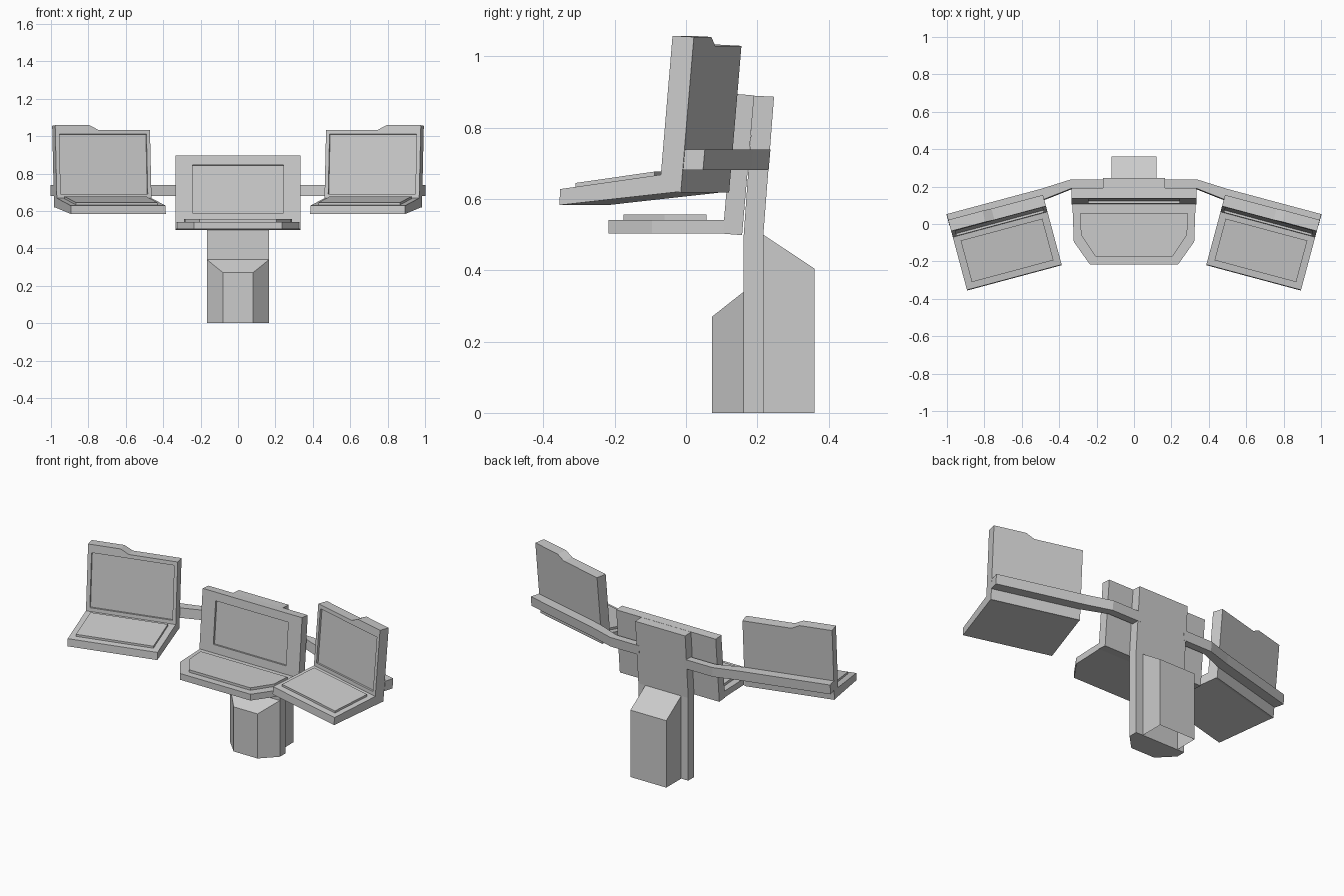
import bpy, bmesh, math

if "Cube" in bpy.data.objects:
    bpy.data.objects.remove(bpy.data.objects["Cube"])

ANG = math.radians(15)
C, S = math.cos(ANG), math.sin(ANG)
TILT = 0.087


def extrude(name, pts, place, a, b, open_bottom=False):
    """Extrude a 2D outline from a to b; place(p, q, t) gives the 3D point."""
    bm = bmesh.new()
    rings = [[bm.verts.new(place(p, q, t)) for p, q in pts] for t in (a, b)]
    n = len(pts)
    bm.faces.new(rings[0])
    bm.faces.new(rings[1][::-1])
    for i in range(n):
        j = (i + 1) % n
        bm.faces.new((rings[0][i], rings[1][i], rings[1][j], rings[0][j]))
    bmesh.ops.recalc_face_normals(bm, faces=bm.faces)
    if open_bottom:
        low = [f for f in bm.faces if max(v.co.z for v in f.verts) < 1e-5]
        bmesh.ops.delete(bm, geom=low, context='FACES_ONLY')
    me = bpy.data.meshes.new(name)
    bm.to_mesh(me)
    bm.free()
    ob = bpy.data.objects.new(name, me)
    bpy.context.collection.objects.link(ob)
    return ob


def cut(ob, cutter):
    m = ob.modifiers.new("recess", 'BOOLEAN')
    m.operation, m.object, m.solver = 'DIFFERENCE', cutter, 'EXACT'
    bpy.context.view_layer.objects.active = ob
    bpy.ops.object.modifier_apply(modifier=m.name)
    bpy.data.objects.remove(cutter)


def rect(x0, x1, z0, z1):
    return [(x0, z0), (x1, z0), (x1, z1), (x0, z1)]


def mirrored(half):
    return half + [(-x, y) for x, y in reversed(half)]


def along_x(y, z, x):
    return (x, y, z)


def along_z(x, y, z):
    return (x, y, z)


# Pedestal: rear post, rear cabinet and chamfered front housing
extrude("post", [(.162, 0), (.217, 0), (.217, .5), (.247, .887), (.19, .89), (.162, .5)],
        along_x, -.167, .167)
extrude("rear_cabinet", [(.217, 0), (.36, 0), (.36, .405), (.217, .5)],
        along_x, -.12, .12, open_bottom=True)
extrude("front_housing", mirrored([(.08, .073), (.167, .162)]),
        lambda x, y, t: (x, y, t * (.27 + (y - .073) * .787)), 0, 1)

# Centre workstation
def centre_lean(x, z, t):
    return (x, .103 + TILT * (z - .5) + t, z - .08 * t)


panel = extrude("centre_panel", rect(-.333, .333, .503, .895), centre_lean, 0, .054)
cut(panel, extrude("cutter", rect(-.243, .243, .59, .845), centre_lean, -.05, .012))
extrude("centre_desk", mirrored([(.235, -.217), (.322, -.095), (.33, .13)]),
        along_z, .503, .541)
extrude("centre_keypad", mirrored([(.205, -.175), (.283, -.06), (.29, .057)]),
        along_z, .535, .556)

# Side workstations, turned 15 degrees toward the middle
for side, label in ((1, "right"), (-1, "left")):
    def local(u, v, z):
        return (side * (.64 + u * C + v * S), -.285 - u * S + v * C, z)

    def lean(u, z, t):
        return local(u, .288 + TILT * (z - .62) + t, z - .05 * t)

    def across(v, z, u):
        return local(u, v, z)

    panel = extrude(label + "_panel",
                    [(-.262, .622), (.262, .622), (.262, 1.058), (.072, 1.058),
                     (.023, 1.033), (-.262, 1.033)], lean, 0, .062)
    cut(panel, extrude("cutter", rect(-.242, .24, .69, 1.01), lean, -.05, .012))
    extrude(label + "_desk", [(-.003, .583), (.34, .62), (.34, .675), (0, .628)],
            across, -.262, .262)
    extrude(label + "_keypad", [(.034, .625), (.264, .657), (.264, .677), (.034, .645)],
            across, -.226, .226)

    # Support arm running behind the panel
    arm = [(.15, .237), (.342, .237), local(-.262, .42, 0)[:2], local(.262, .42, 0)[:2],
           local(.262, .362, 0)[:2], local(-.262, .362, 0)[:2], (.33, .192), (.15, .192)]
    arm = [(side * abs(x), y) for x, y in arm]
    extrude(label + "_arm", arm,
            lambda x, y, z: (x, y + TILT * (z - .74), z), .681, .739)
